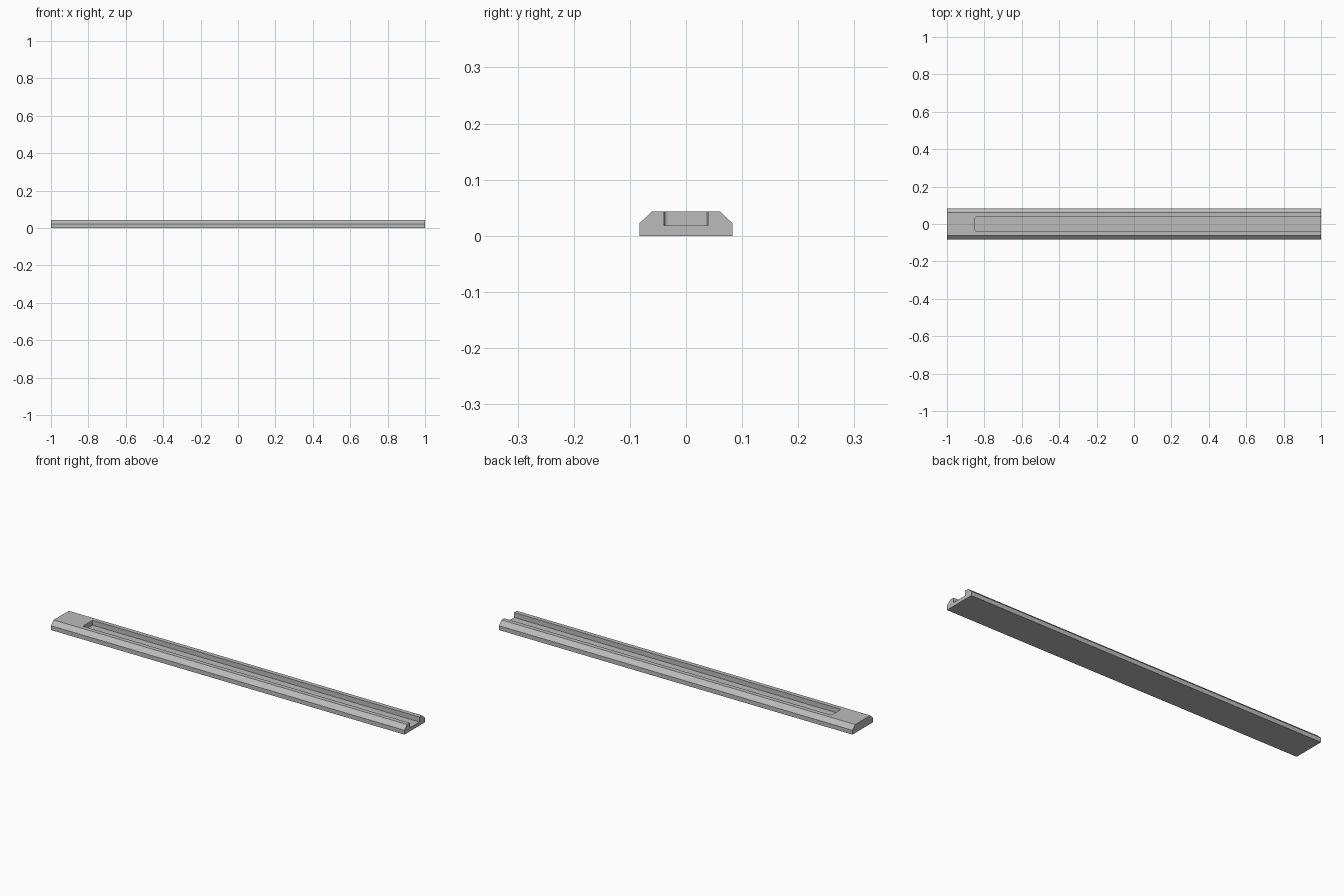
import bpy
import bmesh

cube = bpy.data.objects.get("Cube")
if cube:
    bpy.data.objects.remove(cube, do_unlink=True)

grey = bpy.data.materials.new("plain grey")
grey.use_nodes = True
COLOUR = (0.5, 0.5, 0.5, 1)
grey.diffuse_color = COLOUR
grey.node_tree.nodes["Principled BSDF"].inputs["Base Color"].default_value = COLOUR


def extruded(name, outline, direction):
    """Solid made by pushing a flat outline along a direction."""
    bm = bmesh.new()
    face = bm.faces.new([bm.verts.new(p) for p in outline])
    result = bmesh.ops.extrude_face_region(bm, geom=[face])
    moved = [v for v in result["geom"] if isinstance(v, bmesh.types.BMVert)]
    bmesh.ops.translate(bm, verts=moved, vec=direction)
    bmesh.ops.recalc_face_normals(bm, faces=bm.faces)
    mesh = bpy.data.meshes.new(name)
    bm.to_mesh(mesh)
    bm.free()
    mesh.materials.append(grey)
    obj = bpy.data.objects.new(name, mesh)
    bpy.context.collection.objects.link(obj)
    return obj


# Long bar with chamfered upper edges
half = [(0.083, 0), (0.083, 0.022), (0.061, 0.043)]
section = half + [(-y, z) for y, z in reversed(half)]
bar = extruded("grooved_bar", [(-1, y, z) for y, z in section], (2, 0, 0))

# Groove: open at the left end, closed with slightly eased corners at the right
START, HALF_WIDTH, EASE, FLOOR = -0.85, 0.039, 0.006, 0.018
side = [(1.1, HALF_WIDTH), (START + EASE, HALF_WIDTH),
        (START + EASE * 0.3, HALF_WIDTH - EASE * 0.3), (START, HALF_WIDTH - EASE)]
plan = side + [(x, -y) for x, y in reversed(side)]
cutter = extruded("groove_cutter", [(x, y, FLOOR) for x, y in plan], (0, 0, 0.1))
cutter.hide_render = True

cut = bar.modifiers.new("groove", "BOOLEAN")
cut.operation = "DIFFERENCE"
cut.solver = "EXACT"
cut.object = cutter
bpy.context.view_layer.objects.active = bar
bpy.ops.object.modifier_apply(modifier=cut.name)
bpy.data.objects.remove(cutter, do_unlink=True)
